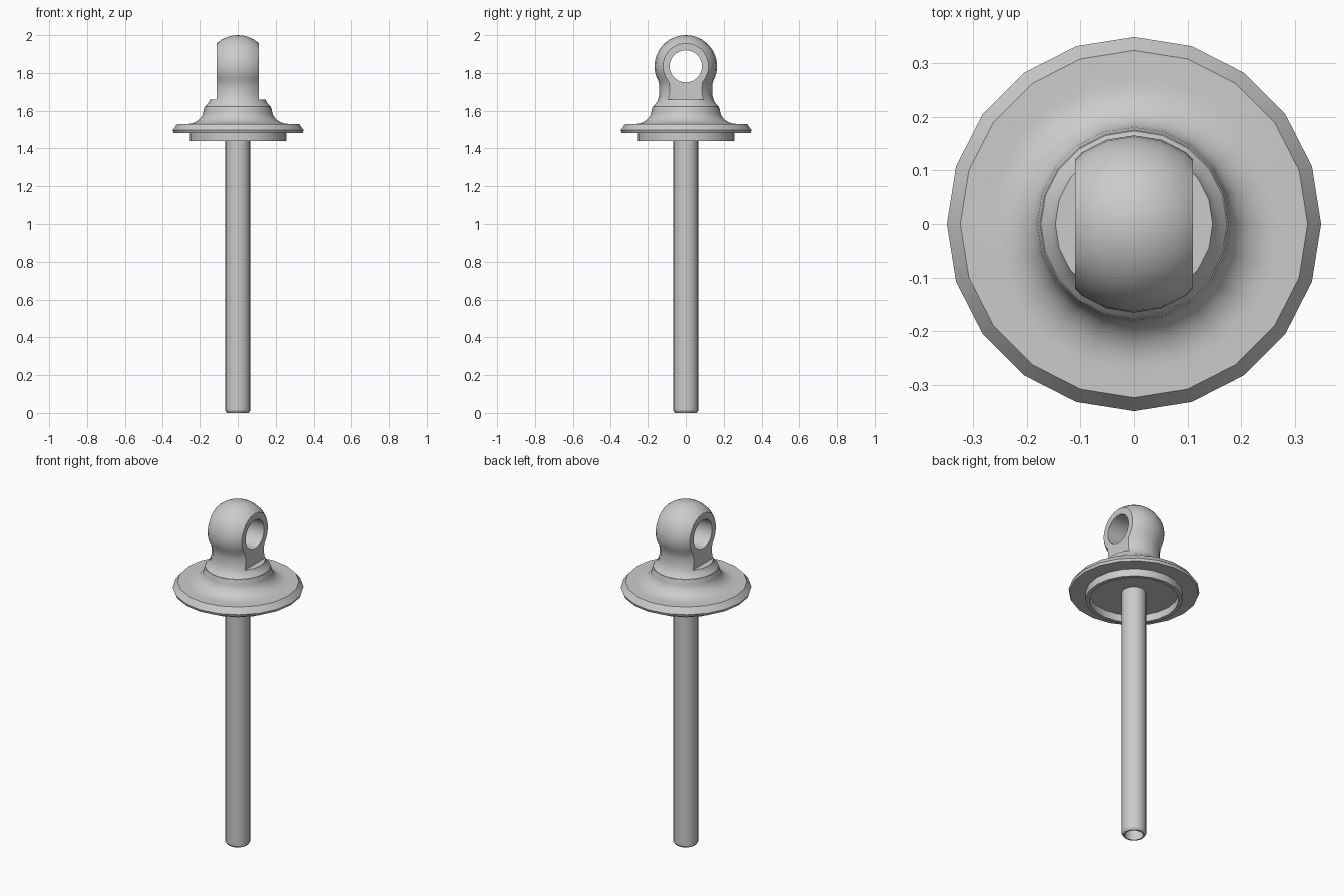
import bpy, bmesh, math
from math import sin, cos, pi

SIDES = 20
EYE_Z = 1.835      # centre of the eye
EYE_R = 0.165
FLAT_X = 0.11      # half width between the flat cheeks

cube = bpy.data.objects.get("Cube")
if cube:
    bpy.data.objects.remove(cube, do_unlink=True)

steel = bpy.data.materials.new("grey_steel")
steel.use_nodes = True
GREY = (0.6, 0.6, 0.6, 1)
steel.diffuse_color = GREY
steel.node_tree.nodes["Principled BSDF"].inputs["Base Color"].default_value = GREY


def activate(obj):
    bpy.ops.object.select_all(action='DESELECT')
    obj.select_set(True)
    bpy.context.view_layer.objects.active = obj


def smooth(obj, angle=32):
    activate(obj)
    bpy.ops.object.shade_smooth_by_angle(angle=math.radians(angle))


def lathe(name, profile):
    """Turn an (r, z) profile around the z axis."""
    bm = bmesh.new()
    verts = [bm.verts.new((0, r, z)) for r, z in profile]
    edges = [bm.edges.new(pair) for pair in zip(verts, verts[1:])]
    bmesh.ops.spin(bm, geom=verts + edges, axis=(0, 0, 1), cent=(0, 0, 0),
                   angle=2 * pi, steps=SIDES, use_merge=True)
    bmesh.ops.remove_doubles(bm, verts=bm.verts, dist=1e-5)
    bmesh.ops.recalc_face_normals(bm, faces=bm.faces)
    mesh = bpy.data.meshes.new(name)
    bm.to_mesh(mesh)
    bm.free()
    mesh.materials.append(steel)
    obj = bpy.data.objects.new(name, mesh)
    bpy.context.collection.objects.link(obj)
    return obj


def cut(obj, cutter):
    """Subtract the cutter from the object and discard it."""
    cutter.hide_render = True
    cutter.data.materials.append(steel)
    mod = obj.modifiers.new("cut", 'BOOLEAN')
    mod.operation = 'DIFFERENCE'
    mod.solver = 'EXACT'
    mod.object = cutter
    activate(obj)
    bpy.ops.object.modifier_apply(modifier=mod.name)
    bpy.data.objects.remove(cutter, do_unlink=True)


# Shaft with a chamfered, hollow lower end
smooth(lathe("shaft", [(0, 0.06), (0.05, 0.06), (0.05, 0), (0.058, 0),
                       (0.066, 0.012), (0.066, 1.483), (0, 1.483)]))

# Flange: ring below, bevelled rim, concave sweep up to the collar
sweep = [(0.27 - 0.09 * sin(a), 1.605 - 0.075 * cos(a))
         for a in (i * pi / 16 for i in range(9))]
smooth(lathe("flange", [(0, 1.483), (0.238, 1.483), (0.238, 1.44), (0.258, 1.44),
                        (0.258, 1.483), (0.343, 1.483), (0.348, 1.497),
                        (0.323, 1.53)] + sweep +
             [(0.175, 1.62), (0.165, 1.622), (0, 1.622)]))

# Eye: flared neck and ball
start = -math.acos(0.142 / EYE_R)
ball = [(EYE_R * cos(a), EYE_Z + EYE_R * sin(a))
        for a in (start + (pi / 2 - start) * i / 12 for i in range(12))]
eye = lathe("eye", [(0, 1.6), (0.173, 1.6), (0.173, 1.622), (0.158, 1.638),
                    (0.148, 1.655), (0.142, 1.675), (0.139, 1.7), (0.139, 1.725)]
            + ball + [(0, EYE_Z + EYE_R)])

# Flat cheeks on both sides
for side in (-1, 1):
    bpy.ops.mesh.primitive_cube_add(size=1, location=(side * (FLAT_X + 0.5), 0, 2.16))
    cut(eye, bpy.context.object)

# Cross hole
bpy.ops.mesh.primitive_cylinder_add(vertices=32, radius=0.085, depth=1,
                                    location=(0, 0, EYE_Z), rotation=(0, pi / 2, 0))
cut(eye, bpy.context.object)
smooth(eye)
